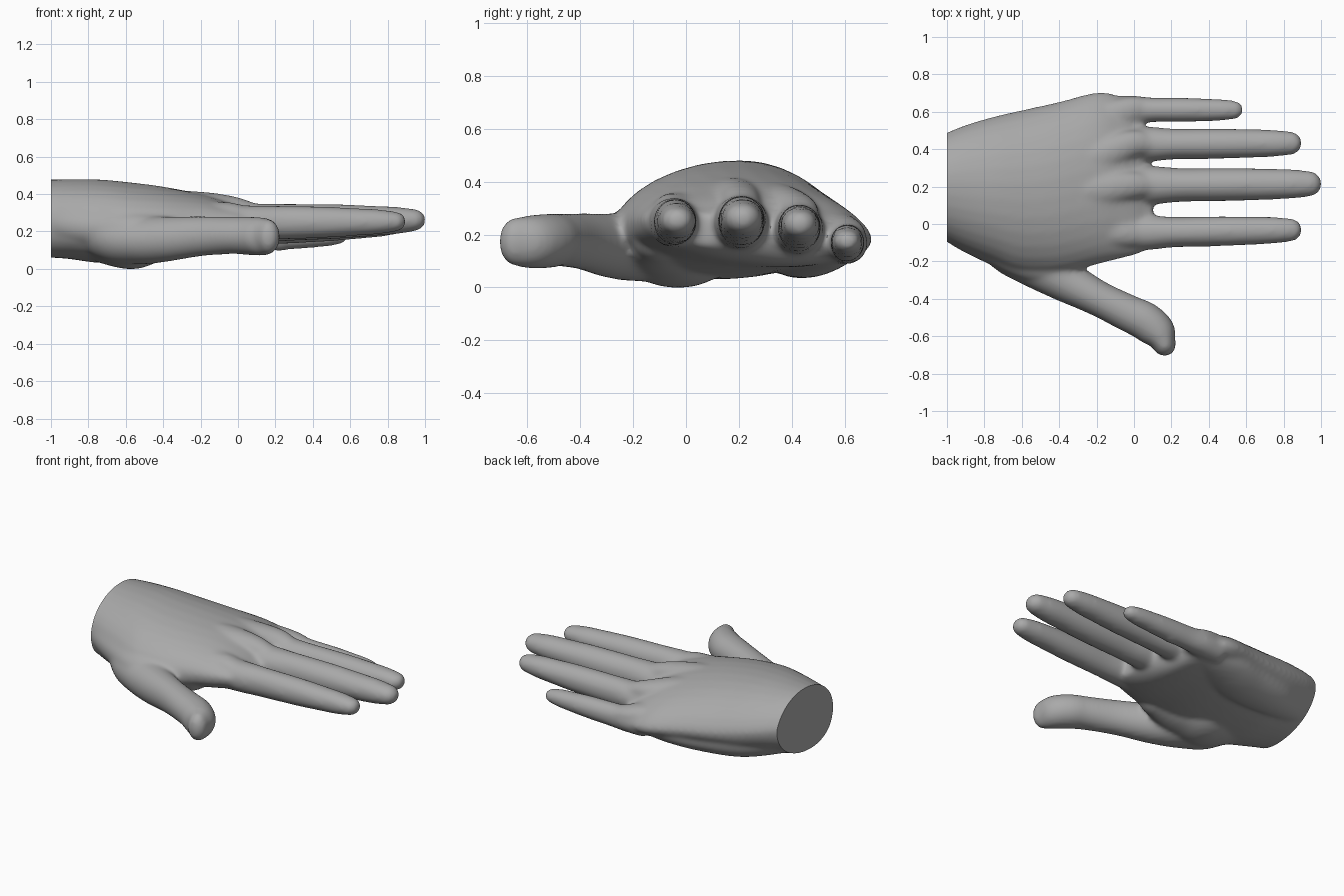
import bpy, bmesh, math
from mathutils import Vector

if "Cube" in bpy.data.objects:
    bpy.data.objects.remove(bpy.data.objects["Cube"])

SEG = 32
skin = bpy.data.materials.new("plain grey")
skin.diffuse_color = (0.4, 0.4, 0.4, 1)
skin.use_nodes = True
skin.node_tree.nodes["Principled BSDF"].inputs["Base Color"].default_value = skin.diffuse_color


def resample(rows, steps=6):
    """Catmull-Rom interpolation through rows of numbers."""
    out = []
    for i in range(len(rows) - 1):
        a, b, c, d = (rows[max(0, min(len(rows) - 1, i + k))] for k in (-1, 0, 1, 2))
        for s in range(steps):
            t = s / steps
            out.append([0.5 * (2 * q + (r - p) * t + (2 * p - 5 * q + 4 * r - w) * t * t
                               + (3 * q - p - 3 * r + w) * t ** 3)
                        for p, q, r, w in zip(a, b, c, d)])
    return out + [list(rows[-1])]


def loft(bm, rings):
    """Skin closed rings and cap both ends."""
    loops = [[bm.verts.new(p) for p in ring] for ring in rings]
    for a, b in zip(loops, loops[1:]):
        for i in range(SEG):
            j = (i + 1) % SEG
            bm.faces.new((a[i], a[j], b[j], b[i]))
    bm.faces.new(loops[0][::-1])
    bm.faces.new(loops[-1])


def tube(bm, rows):
    """Digit along a path; each row is x, y, z, half width, half height."""
    rows = resample(rows)
    # round the tip over the last radius of length
    x, y, z, w, h = rows[-1]
    d = (Vector(rows[-1][:3]) - Vector(rows[-2][:3])).normalized()
    for k in range(1, 7):
        t = k / 6 * math.radians(84)
        p = Vector((x, y, z)) + d * w * math.sin(t)
        rows.append([*p, w * math.cos(t), h * math.cos(t)])
    rings = []
    for i, (x, y, z, w, h) in enumerate(rows):
        a, b = rows[max(0, i - 1)], rows[min(len(rows) - 1, i + 1)]
        side = Vector((a[1] - b[1], b[0] - a[0], 0)).normalized()
        rings.append([Vector((x, y, z)) + side * w * math.cos(t) + Vector((0, 0, h * math.sin(t)))
                      for t in (2 * math.pi * k / SEG for k in range(SEG))])
    loft(bm, rings)


def palm(bm, rows):
    """Rows: x, y low, y high, z at low side, z at high side, z top, z bottom."""
    rings = []
    for x, y0, y1, zl, zh, top, bot in resample(rows):
        ring = []
        centre = (zl + zh) / 2
        for k in range(SEG):
            t = 2 * math.pi * k / SEG
            c, s = math.cos(t), math.sin(t)
            u = math.copysign(abs(c) ** 0.95, c)
            mid = centre + (zh - zl) / 2 * u
            h = (top - centre) * s ** 1.1 if s > 0 else -(centre - bot) * (-s) ** 0.95
            # the crest leans to the thumb side
            y = (y0 + y1) / 2 + (y1 - y0) / 2 * u - 0.045 * max(0, s)
            ring.append((x, y, mid + h))
        rings.append(ring)
    loft(bm, rings)


bm = bmesh.new()

# wrist and palm
palm(bm, [
    (-1.08, -0.07, 0.46, 0.23, 0.31, 0.48, 0.07),
    (-1.00, -0.09, 0.49, 0.23, 0.31, 0.48, 0.07),
    (-0.90, -0.14, 0.53, 0.22, 0.29, 0.483, 0.062),
    (-0.75, -0.205, 0.575, 0.21, 0.26, 0.483, 0.04),
    (-0.60, -0.27, 0.61, 0.19, 0.235, 0.47, 0.042),
    (-0.40, -0.27, 0.655, 0.20, 0.215, 0.445, 0.06),
    (-0.20, -0.215, 0.705, 0.23, 0.195, 0.405, 0.08),
    (-0.08, -0.185, 0.685, 0.24, 0.18, 0.365, 0.088),
    (0.00, -0.165, 0.62, 0.25, 0.18, 0.33, 0.10),
    (0.05, -0.145, 0.47, 0.25, 0.20, 0.305, 0.125),
    (0.10, -0.12, 0.27, 0.25, 0.23, 0.285, 0.165),
])

# four fingers
FINGERS = [  # base y, tip y, base z, tip z, tip x, base radius
    (-0.05, -0.032, 0.25, 0.258, 0.895, 0.094),
    (0.205, 0.215, 0.247, 0.266, 1.00, 0.104),
    (0.425, 0.432, 0.22, 0.245, 0.895, 0.095),
    (0.61, 0.61, 0.17, 0.18, 0.582, 0.076),
]
SHAPE = [(0.0, 0.95, 1.0), (0.2, 1.0, 1.0), (0.36, 0.87, 0.96), (0.52, 0.86, 0.92),
         (0.66, 0.84, 0.87), (0.80, 0.80, 0.78), (0.92, 0.75, 0.70), (1.0, 0.66, 0.58)]
for y0, y1, z0, z1, tip, r in FINGERS:
    start, end = -0.14, tip - 0.62 * r
    tube(bm, [(start + (end - start) * t, y0 + (y1 - y0) * t, z0 + (z1 - z0) * t, r * w, r * h)
              for t, w, h in SHAPE])

# thumb with the fleshy mound at its base
tube(bm, [
    (-0.86, 0.02, 0.22, 0.08, 0.09),
    (-0.68, -0.10, 0.175, 0.15, 0.135),
    (-0.52, -0.20, 0.16, 0.145, 0.13),
    (-0.38, -0.295, 0.165, 0.117, 0.121),
    (-0.20, -0.393, 0.18, 0.096, 0.107),
    (-0.03, -0.477, 0.185, 0.099, 0.10),
    (0.06, -0.52, 0.182, 0.103, 0.103),
    (0.13, -0.58, 0.178, 0.095, 0.102),
    (0.163, -0.645, 0.178, 0.062, 0.092),
])
# flesh joining the wrist, the thumb and the back of the hand
tube(bm, [(-1.05, 0.03, 0.25, 0.08, 0.10), (-0.90, -0.025, 0.24, 0.115, 0.11),
          (-0.72, -0.115, 0.22, 0.115, 0.11), (-0.55, -0.20, 0.21, 0.11, 0.10),
          (-0.40, -0.26, 0.20, 0.07, 0.085)])

# fleshy pads: heel of the thumb, outer edge
tube(bm, [(-0.92, 0.12, 0.18, 0.11, 0.08), (-0.60, -0.02, 0.13, 0.20, 0.125),
          (-0.42, -0.08, 0.15, 0.17, 0.105), (-0.25, -0.10, 0.18, 0.10, 0.08)])
tube(bm, [(-0.97, 0.33, 0.20, 0.09, 0.09), (-0.72, 0.41, 0.165, 0.13, 0.115),
          (-0.45, 0.45, 0.15, 0.16, 0.108), (-0.25, 0.50, 0.16, 0.16, 0.092),
          (-0.05, 0.54, 0.175, 0.11, 0.075)])
# skin fold between thumb and index finger
tube(bm, [(-0.55, -0.12, 0.22, 0.06, 0.09), (-0.40, -0.235, 0.215, 0.05, 0.075),
          (-0.31, -0.255, 0.21, 0.035, 0.055)])

# tendon ridges and knuckles on the back of the hand
for y0, ym, y1, zm, z1 in ((0.06, -0.02, -0.05, 0.322, 0.30), (0.14, 0.18, 0.205, 0.368, 0.335),
                           (0.23, 0.35, 0.425, 0.345, 0.30), (0.33, 0.53, 0.605, 0.262, 0.21)):
    tube(bm, [(-0.60, y0, 0.39, 0.06, 0.04), (-0.22, ym, zm, 0.085, 0.052),
              (-0.02, y1, z1, 0.075, 0.058), (0.10, y1, z1 - 0.035, 0.06, 0.055),
              (0.22, y1, z1 - 0.06, 0.05, 0.05)])

bmesh.ops.recalc_face_normals(bm, faces=bm.faces)
mesh = bpy.data.meshes.new("hand")
bm.to_mesh(mesh)
bm.free()
hand = bpy.data.objects.new("hand", mesh)
bpy.context.collection.objects.link(hand)

# fuse the parts into one soft skin
fuse = hand.modifiers.new("fuse", "REMESH")
fuse.mode = "VOXEL"
fuse.voxel_size = 0.012
soften = hand.modifiers.new("soften", "SMOOTH")
soften.factor = 0.5
soften.iterations = 18
bpy.context.view_layer.update()
hand.data = bpy.data.meshes.new_from_object(hand.evaluated_get(bpy.context.evaluated_depsgraph_get()))
hand.modifiers.clear()

# flat cut at the wrist
bm = bmesh.new()
bm.from_mesh(hand.data)
cut = bmesh.ops.bisect_plane(bm, geom=bm.verts[:] + bm.edges[:] + bm.faces[:],
                             plane_co=(-1, 0, 0), plane_no=(-1, 0, 0), clear_outer=True)
bmesh.ops.contextual_create(bm, geom=[e for e in cut["geom_cut"] if isinstance(e, bmesh.types.BMEdge)])
bmesh.ops.recalc_face_normals(bm, faces=bm.faces)
# settle on the ground
low = min(v.co.z for v in bm.verts)
bmesh.ops.translate(bm, verts=bm.verts, vec=(0, 0, -low))
bm.to_mesh(hand.data)
bm.free()

hand.data.materials.clear()
hand.data.materials.append(skin)
bpy.context.view_layer.objects.active = hand
hand.select_set(True)
bpy.ops.object.shade_smooth_by_angle(angle=math.radians(40))
